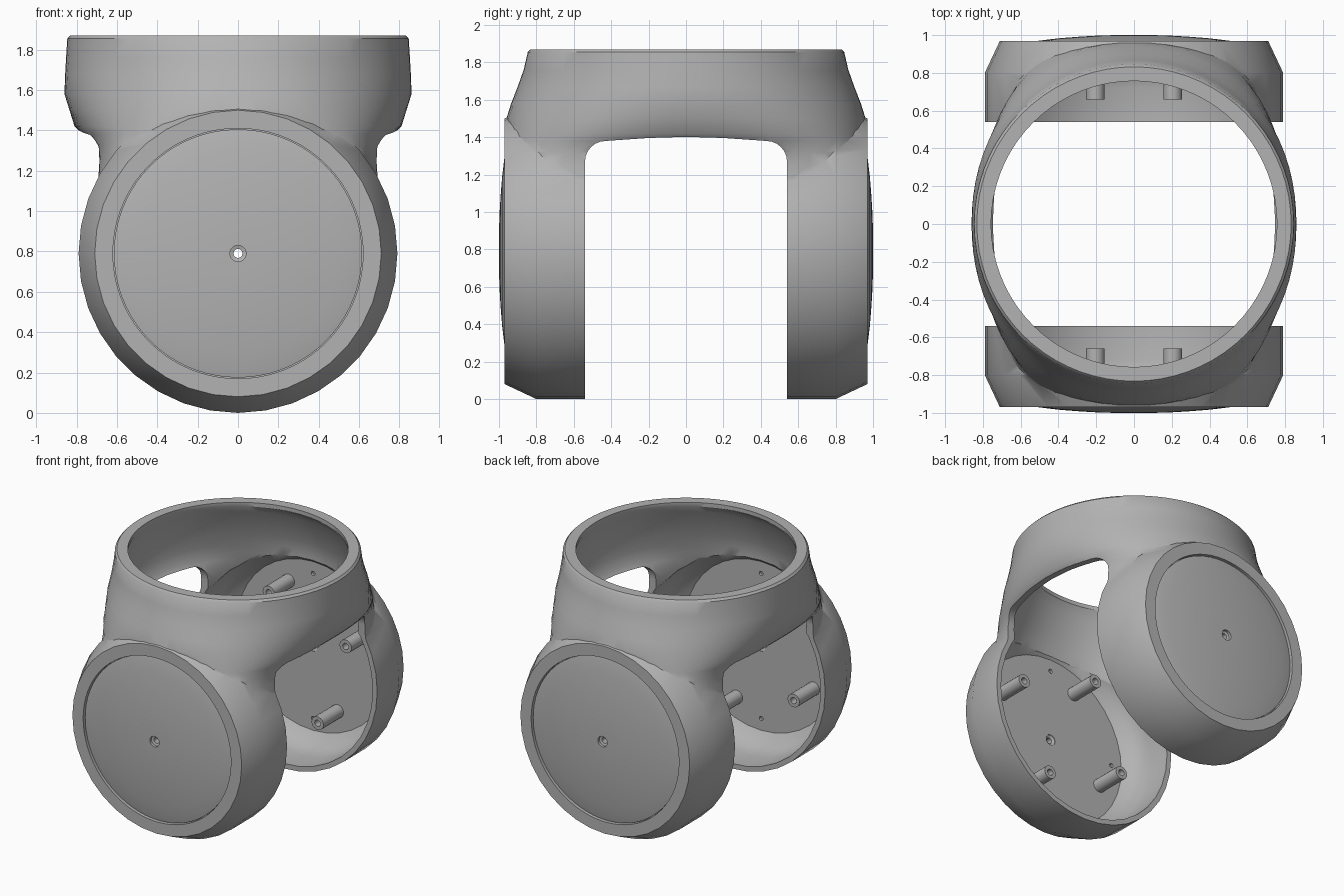
import bpy, bmesh, math

if "Cube" in bpy.data.objects:
    bpy.data.objects.remove(bpy.data.objects["Cube"])

HUB = 0.79  # height of the side cup axis

grey = bpy.data.materials.new("plain grey")
grey.use_nodes = True
grey.diffuse_color = (0.45, 0.45, 0.45, 1)
grey.node_tree.nodes["Principled BSDF"].inputs["Base Color"].default_value = (0.45, 0.45, 0.45, 1)


def loft(name, rings):
    """Skin a stack of closed rings and cap both ends."""
    bm = bmesh.new()
    rows = [[bm.verts.new(p) for p in ring] for ring in rings]
    n = len(rows[0])
    for low, high in zip(rows, rows[1:]):
        for i in range(n):
            j = (i + 1) % n
            bm.faces.new((low[i], low[j], high[j], high[i]))
    bm.faces.new(rows[0])
    bm.faces.new(rows[-1])
    bmesh.ops.recalc_face_normals(bm, faces=bm.faces)
    mesh = bpy.data.meshes.new(name)
    bm.to_mesh(mesh)
    bm.free()
    mesh.materials.append(grey)
    obj = bpy.data.objects.new(name, mesh)
    bpy.context.collection.objects.link(obj)
    return obj


def turned(name, profile, side, sides, x=0, z=0):
    """Turn a (radius, y) profile about an axis along y."""
    def ring(r, y):
        return [(x + r * math.sin(2 * math.pi * i / sides), side * y,
                 HUB + z - r * math.cos(2 * math.pi * i / sides)) for i in range(sides)]
    return loft(name, [ring(r, y) for r, y in profile])


def neck_form(name, sections, sides=72):
    """Loft rounded sections given as (z, half x, half y, exponent)."""
    def ring(z, a, b, e):
        pts = []
        for i in range(sides):
            t = 2 * math.pi * i / sides
            c, s = math.cos(t), math.sin(t)
            r = (abs(c / a) ** e + abs(s / b) ** e) ** (-1 / e)
            pts.append((r * c, r * s, z))
        return pts
    return loft(name, [ring(*s) for s in sections])


def combine(target, other, operation):
    """Boolean another object into the target and discard it."""
    mod = target.modifiers.new("combine", "BOOLEAN")
    mod.operation = operation
    mod.solver = "EXACT"
    mod.object = other
    bpy.context.view_layer.objects.active = target
    bpy.ops.object.modifier_apply(modifier=mod.name)
    bpy.data.objects.remove(other)


def smooth(obj, degrees=22):
    bpy.ops.object.select_all(action="DESELECT")
    obj.select_set(True)
    bpy.context.view_layer.objects.active = obj
    bpy.ops.object.shade_smooth_by_angle(angle=math.radians(degrees))


# Outer body: round collar flowing down into two side cups
body = neck_form("body_shell", [
    (0.95, 0.70, 0.962, 5.5), (1.10, 0.71, 0.965, 5), (1.18, 0.703, 0.965, 4.5),
    (1.25, 0.705, 0.965, 4), (1.32, 0.72, 0.965, 3.4), (1.38, 0.77, 0.965, 2.8),
    (1.42, 0.81, 0.965, 2.5), (1.50, 0.835, 0.96, 2.25), (1.58, 0.86, 0.935, 2.1),
    (1.67, 0.857, 0.90, 2.03), (1.76, 0.852, 0.868, 2), (1.855, 0.846, 0.846, 2),
    (1.87, 0.832, 0.832, 2)])
for side in (-1, 1):
    cup = turned("cup", [(0.79, 0.45), (0.79, 0.80), (0.71, 0.97)], side, 36)
    combine(body, cup, "UNION")

# Hollow inside of the collar
combine(body, neck_form("collar_void", [
    (0.92, 0.62, 0.885, 5), (1.10, 0.65, 0.885, 4.5), (1.25, 0.655, 0.885, 4),
    (1.32, 0.675, 0.885, 3.4), (1.38, 0.725, 0.885, 2.8), (1.42, 0.765, 0.885, 2.5),
    (1.50, 0.79, 0.885, 2.25), (1.58, 0.805, 0.865, 2.1), (1.78, 0.79, 0.80, 2),
    (1.84, 0.757, 0.757, 2), (1.95, 0.757, 0.757, 2)]), "DIFFERENCE")

# Hollow cups and the shallow recess for each cover
for side in (-1, 1):
    combine(body, turned("cup_void", [(0.752, 0.3), (0.752, 0.72), (0.735, 0.79), (0.70, 0.85),
                                      (0.64, 0.90)], side, 36), "DIFFERENCE")
    combine(body, turned("cover_recess", [(0.62, 0.93), (0.62, 1.1)], side, 72), "DIFFERENCE")

# Arched opening between the cups, rounded at the top corners
half = [(0.54, -0.2), (0.54, 1.27)]
half += [(0.43 + 0.11 * math.cos(t * math.pi / 12), 1.27 + 0.11 * math.sin(t * math.pi / 12))
         for t in range(1, 7)]
half += [(0.2, 1.396), (0, 1.402)]
outline = half + [(-y, z) for y, z in reversed(half[:-1])]
combine(body, loft("arch_void", [[(x, y, z) for y, z in outline] for x in (-1.2, 1.2)]), "DIFFERENCE")

for side in (-1, 1):
    label = "front" if side < 0 else "back"

    # Centre bore and four small pin holes in the cup floor
    combine(body, turned("bore", [(0.04, 0.85), (0.04, 0.905), (0.022, 0.915), (0.022, 1.1)], side, 20),
            "DIFFERENCE")
    for x, z in ((0.55, 0), (0, 0.55), (-0.55, 0), (0, -0.55)):
        combine(body, turned("pin_hole", [(0.016, 0.85), (0.016, 0.92)], side, 12, x, z), "DIFFERENCE")

    # Domed round cover with a countersunk hole
    cover = turned(label + "_cover", [
        (0.615, 0.925), (0.615, 0.952), (0.58, 0.960), (0.50, 0.971), (0.40, 0.983),
        (0.30, 0.991), (0.20, 0.997), (0.10, 1.0), (0.05, 1.0)], side, 72)
    combine(cover, turned("cover_bore", [(0.022, 0.85), (0.022, 0.975), (0.04, 0.98), (0.04, 1.1)],
                          side, 20), "DIFFERENCE")
    smooth(cover)

    # Four hollow mounting posts
    for k, (x, z) in enumerate(((0.44, 0.205), (-0.205, 0.44), (-0.44, -0.205), (0.205, -0.44))):
        post = turned(f"{label}_post_{k + 1}", [(0.05, 0.91), (0.05, 0.66), (0.024, 0.66), (0.024, 0.78)],
                      side, 20, x, z)
        smooth(post, 30)

smooth(body, 34)
